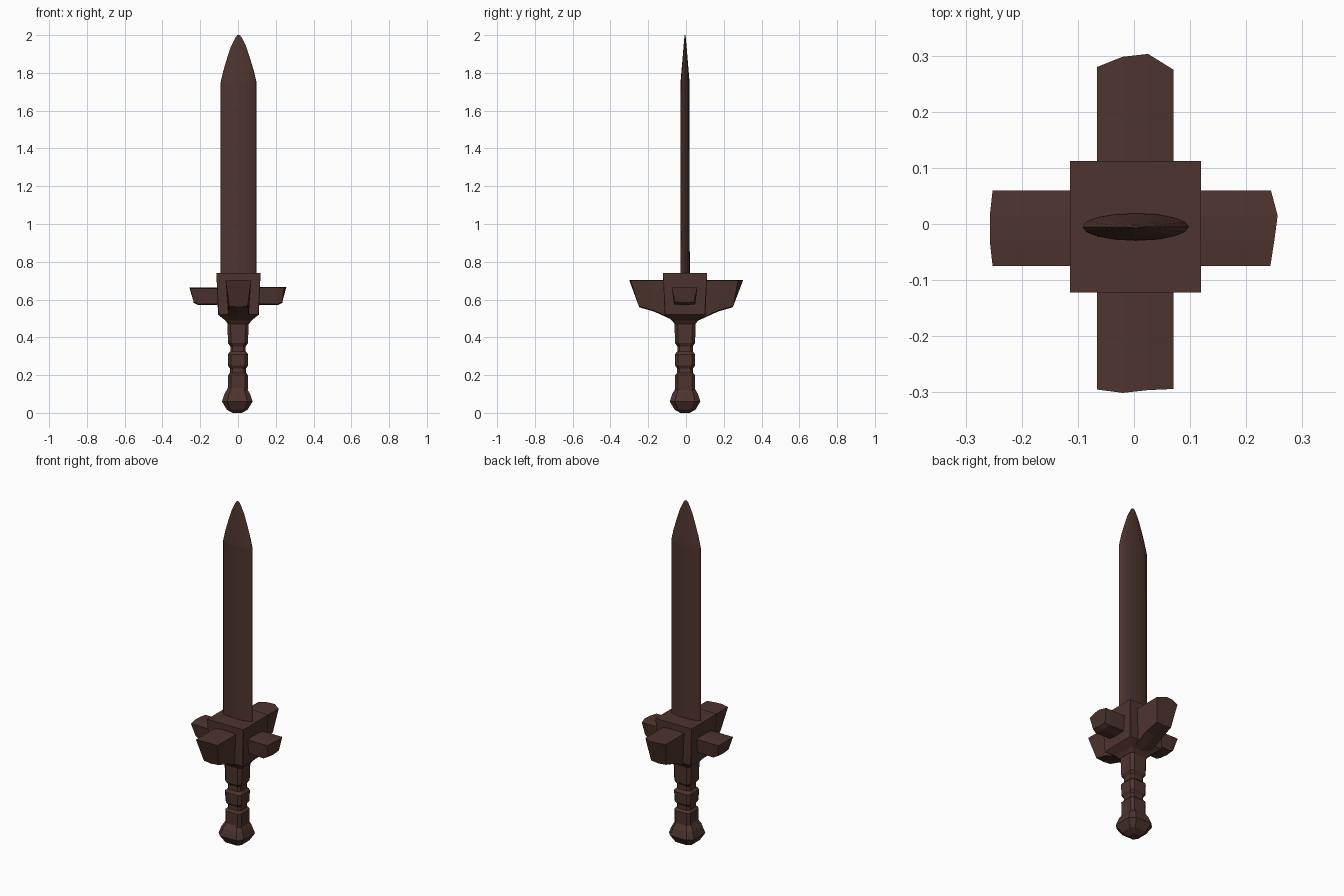
import bpy, bmesh, math

if "Cube" in bpy.data.objects:
    bpy.data.objects.remove(bpy.data.objects["Cube"])

# One dark brown colour for everything
brown = bpy.data.materials.new("dark brown")
brown.diffuse_color = (0.0762, 0.0343, 0.0273, 1)
brown.use_nodes = True
brown.node_tree.nodes["Principled BSDF"].inputs["Base Color"].default_value = brown.diffuse_color


def loft(name, rings):
    """Flat-shaded capped skin through rings of equal point count."""
    bm = bmesh.new()
    vr = [[bm.verts.new(p) for p in r] for r in rings]
    n = len(vr[0])
    for a, b in zip(vr, vr[1:]):
        for i in range(n):
            j = (i + 1) % n
            bm.faces.new((a[i], a[j], b[j], b[i]))
    bm.faces.new(vr[0])
    bm.faces.new(vr[-1])
    bmesh.ops.recalc_face_normals(bm, faces=bm.faces)
    me = bpy.data.meshes.new(name)
    bm.to_mesh(me)
    bm.free()
    me.materials.append(brown)
    ob = bpy.data.objects.new(name, me)
    bpy.context.collection.objects.link(ob)
    return ob


def squarish(cx, cy, z, h, k=0.7):
    """Square ring of half width h with chamfered corners."""
    c = h * k
    pts = [(h, -c), (h, c), (c, h), (-c, h), (-h, c), (-h, -c), (-c, -h), (c, -h)]
    return [(cx + x, cy + y, z) for x, y in pts]


def lens(z, hx, hy, n=16):
    return [(0.003 + hx * math.cos(2 * math.pi * i / n),
             -0.005 + hy * math.sin(2 * math.pi * i / n), z) for i in range(n)]


# Blade: long lens section with curved taper to the tip
loft("blade", [lens(*s) for s in (
    (0.70, 0.095, 0.025), (1.75, 0.095, 0.024), (1.81, 0.081, 0.019),
    (1.88, 0.060, 0.013), (1.94, 0.040, 0.008), (1.985, 0.018, 0.004),
    (2.0, 0.007, 0.002))])

# Guard block with tapered underside
loft("guard_block", [squarish(0.0025, -0.005, z, h, k) for z, h, k in (
    (0.47, 0.055, 0.8), (0.49, 0.07, 0.85), (0.52, 0.108, 0.96),
    (0.74, 0.117, 0.998))])

# Grip with raised bands
loft("grip", [squarish(0, -0.005, z, h) for z, h in (
    (0.10, 0.050), (0.13, 0.052), (0.20, 0.053), (0.212, 0.042),
    (0.235, 0.042), (0.25, 0.052), (0.31, 0.054), (0.325, 0.041),
    (0.352, 0.041), (0.37, 0.053), (0.47, 0.056), (0.50, 0.06))])

# Pommel
loft("pommel", [squarish(-0.004, -0.005, z, h, 0.65) for z, h in (
    (0.0, 0.025), (0.017, 0.055), (0.06, 0.081), (0.10, 0.068),
    (0.135, 0.048))])


def arm(name, angle, off, half, top, tips, stations):
    """Guard arm pointing out at angle; stations = (reach, bottom z, bottom half width)."""
    ca, sa = round(math.cos(angle)), round(math.sin(angle))
    across = [-half, -half / 3, half / 3, half]
    rings = []
    for k, (u, zb, hb) in enumerate(stations):
        us = tips if k == len(stations) - 1 else [u] * 4
        ring = [(us[i], across[i], top + (0.004 if i in (1, 2) else 0)) for i in range(4)]
        ring += [(u, hb, zb + 0.005), (u, 0, zb), (u, -hb, zb + 0.005)]
        rings.append([(ca * a - sa * v + off[0], sa * a + ca * v + off[1], z)
                      for a, v, z in ring])
    loft(name, rings)


# Long, deep arms to front and back
deep = ((0.05, 0.482, 0.05), (0.10, 0.505, 0.054), (0.17, 0.537, 0.054), (0.25, 0.56, 0.048))
arm("guard_arm_back", math.pi / 2, (0.0025, 0), 0.068, 0.70,
    [0.275, 0.303, 0.298, 0.28], deep)
arm("guard_arm_front", -math.pi / 2, (0.0025, 0), 0.068, 0.70,
    [0.295, 0.301, 0.296, 0.294], deep)

# Short, shallow arms to the sides
slim = ((0.09, 0.573, 0.056), (0.21, 0.570, 0.056), (0.235, 0.583, 0.05))
arm("guard_arm_right", 0, (0, -0.0075), 0.0675, 0.663,
    [0.243, 0.250, 0.256, 0.244], slim)
arm("guard_arm_left", math.pi, (0, -0.0075), 0.0675, 0.659,
    [0.252, 0.257, 0.257, 0.252], slim)
